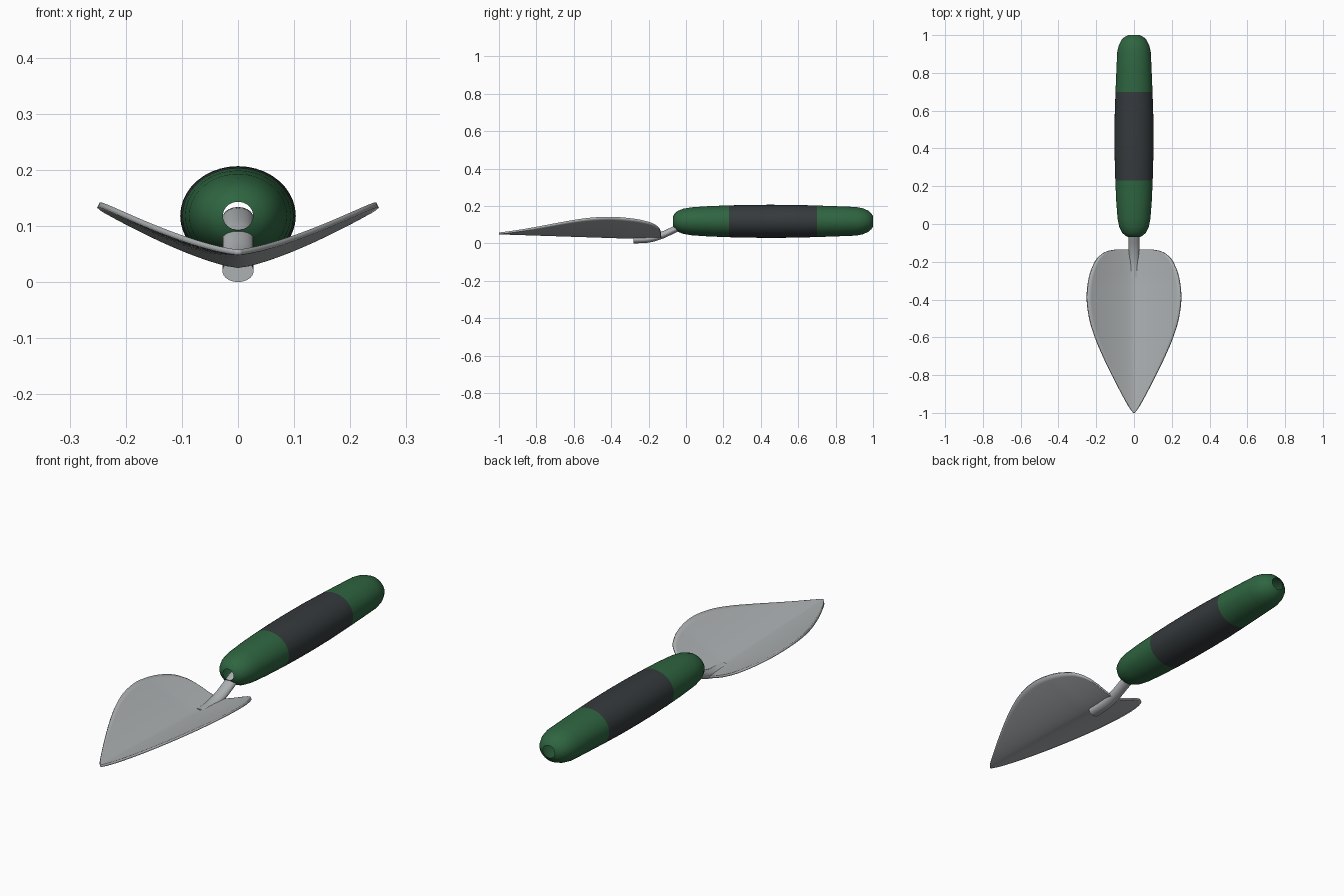
import bpy, bmesh, math

if "Cube" in bpy.data.objects:
    bpy.data.objects.remove(bpy.data.objects["Cube"])


def material(name, color):
    m = bpy.data.materials.new(name)
    m.diffuse_color = (*color, 1)
    m.use_nodes = True
    m.node_tree.nodes["Principled BSDF"].inputs["Base Color"].default_value = m.diffuse_color
    return m


steel = material("steel grey", (0.42, 0.44, 0.45))
green = material("dark green", (0.028, 0.13, 0.052))
black = material("charcoal", (0.035, 0.042, 0.045))


def loft(name, rings, mats, closed=True, cap=False, angle=40):
    """Skin a list of point rings into one smooth object."""
    bm = bmesh.new()
    vr = [[bm.verts.new(p) for p in r] for r in rings]
    n = len(vr[0])
    for a, b in zip(vr, vr[1:]):
        for i in range(n if closed else n - 1):
            j = (i + 1) % n
            bm.faces.new((a[i], a[j], b[j], b[i]))
    if cap:
        bm.faces.new(vr[0])
        bm.faces.new(vr[-1])
    bmesh.ops.recalc_face_normals(bm, faces=bm.faces)
    me = bpy.data.meshes.new(name)
    bm.to_mesh(me)
    bm.free()
    for m in mats:
        me.materials.append(m)
    ob = bpy.data.objects.new(name, me)
    bpy.context.collection.objects.link(ob)
    bpy.context.view_layer.objects.active = ob
    ob.select_set(True)
    bpy.ops.object.shade_smooth_by_angle(angle=math.radians(angle))
    ob.select_set(False)
    return ob


def ellipse(y, z, rx, rz, n):
    return [(rx * math.cos(2 * math.pi * i / n), y, z + rz * math.sin(2 * math.pi * i / n))
            for i in range(n)]


def spline(pts, steps):
    """Catmull-Rom curve through the given points."""
    p = [pts[0]] + pts + [pts[-1]]
    out = []
    for k in range(1, len(p) - 2):
        for s in range(steps):
            t = s / steps
            out.append(tuple(0.5 * (2 * b + (c - a) * t + (2 * a - 5 * b + 4 * c - d) * t * t
                                    + (3 * b - a - 3 * c + d) * t ** 3)
                             for a, b, c, d in zip(*p[k - 1:k + 3])))
    return out + [pts[-1]]


# handle: hollow oval grip, open at both ends, with a charcoal middle band
profile = [(-0.07, 0.027), (-0.063, 0.045), (-0.045, 0.064), (-0.015, 0.078), (0.03, 0.087),
           (0.12, 0.094), (0.23, 0.099), (0.34, 0.102), (0.45, 0.103), (0.58, 0.102), (0.70, 0.098),
           (0.82, 0.093), (0.91, 0.089), (0.945, 0.081), (0.975, 0.066), (0.992, 0.048), (1.0, 0.03)]
handle = loft("handle", [ellipse(y, 0.118, r, r * 0.86 if r > 0.04 else r * 0.93, 40)
                         for y, r in profile], [green, black], angle=50)
for f in handle.data.polygons:
    f.material_index = 1 if 0.23 < f.center.y < 0.70 else 0

# shaft: bent oval rod from under the blade into the handle
path = spline([(-0.28, 0.02), (-0.2, 0.024), (-0.13, 0.043), (-0.07, 0.07),
               (-0.02, 0.092), (0.06, 0.112), (0.12, 0.113)], 5)
loft("shaft", [ellipse(y, z, 0.028, 0.02, 20) for y, z in path], [steel], cap=True)

# blade: pointed leaf outline with a shallow V-curved section
outline = spline([(-0.135, 0.10), (-0.145, 0.145), (-0.165, 0.178), (-0.20, 0.208), (-0.28, 0.239),
                  (-0.39, 0.251), (-0.50, 0.238), (-0.60, 0.208), (-0.70, 0.166),
                  (-0.80, 0.118), (-0.90, 0.066), (-0.97, 0.027), (-1.0, 0.004)], 4)
N = 24
rows = []
for y, w in outline:
    keel = 0.025 + 0.023 * max(0, (-0.3 - y) / 0.7)
    xs = [w * (2 * i / N - 1) for i in range(N + 1)]
    rows.append([(x, y, keel + 0.68 * abs(x) ** 1.35) for x in xs])
blade = loft("blade", rows, [steel], closed=False)
# thicken upwards
if sum(f.normal.z for f in blade.data.polygons) < 0:
    blade.data.flip_normals()
sol = blade.modifiers.new("thickness", "SOLIDIFY")
sol.thickness = 0.01
sol.offset = 1
